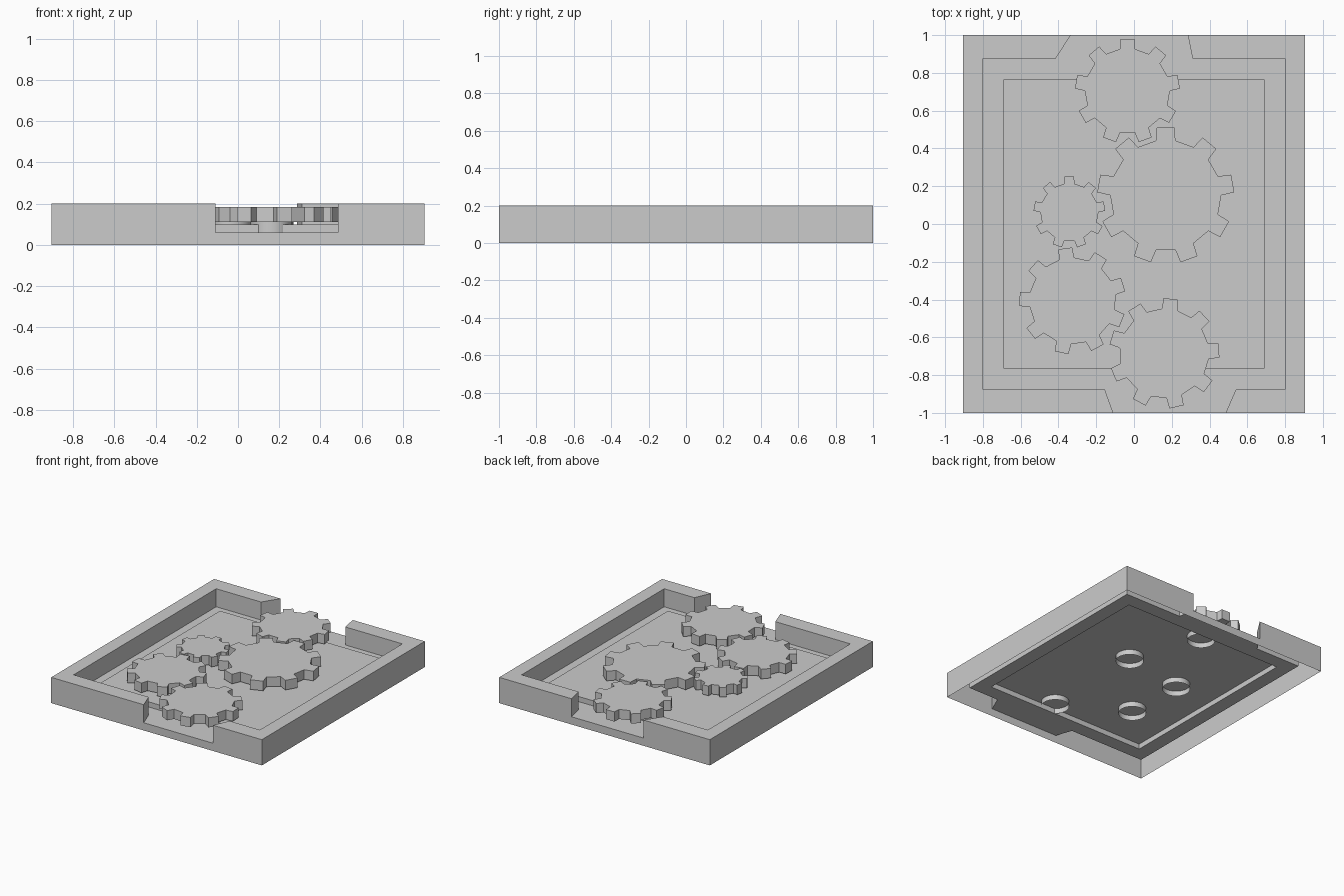
import bpy
import bmesh
from math import radians, cos, sin

cube = bpy.data.objects.get("Cube")
if cube:
    bpy.data.objects.remove(cube)

W, D = 0.905, 1.0            # outer half sizes
IW, ID = 0.80, 0.875         # inside of the rim
PW, PD = 0.69, 0.765         # raised platform
TOP, FLOOR, PLATE = 0.2, 0.06, 0.1
GEAR_LOW, GEAR_HIGH = 0.11, 0.185

grey = bpy.data.materials.new("plain grey")
grey.use_nodes = True
grey.diffuse_color = (0.6, 0.6, 0.6, 1)
grey.node_tree.nodes["Principled BSDF"].inputs["Base Color"].default_value = (0.6, 0.6, 0.6, 1)


def make(name, build):
    bm = bmesh.new()
    build(bm)
    bmesh.ops.remove_doubles(bm, verts=bm.verts, dist=0.0001)
    mesh = bpy.data.meshes.new(name)
    bm.to_mesh(mesh)
    bm.free()
    mesh.materials.append(grey)
    obj = bpy.data.objects.new(name, mesh)
    bpy.context.collection.objects.link(obj)
    return obj


def face(bm, points):
    return bm.faces.new([bm.verts.new(p) for p in points])


def cap(bm, outline, z):
    face(bm, [(x, y, z) for x, y in outline])


def wall(bm, a, b, low, high):
    face(bm, [(*a, low), (*b, low), (*b, high), (*a, high)])


def skirt(bm, outline, low, high):
    for a, b in zip(outline, outline[1:] + outline[:1]):
        wall(bm, a, b, low(a, b), high)


def rectangle(w, d):
    return [(-w, -d), (w, -d), (w, d), (-w, d)]


# Rim: two hollow halves, open underneath, leaving a gap at front and back
def rim(side, back_out, back_in, front_out, front_in):
    outline = [(back_out, D), (side * W, D), (side * W, -D), (front_out, -D),
               (front_in, -ID), (side * IW, -ID), (side * IW, ID), (back_in, ID)]
    if side > 0:
        outline.reverse()

    def low(a, b):
        outer = (abs(a[0]) == W and abs(b[0]) == W) or (abs(a[1]) == D and abs(b[1]) == D)
        return 0 if outer else FLOOR

    def build(bm):
        cap(bm, outline, TOP)
        skirt(bm, outline, low, TOP)
    return build


make("rim_left", rim(1, 0.285, 0.31, 0.485, 0.54))
make("rim_right", rim(-1, -0.335, -0.415, -0.11, -0.155))


# Floor: lower ledge with raised platform, running out through both gaps
def floor(bm):
    outer, inner = rectangle(IW, ID), rectangle(PW, PD)
    for i in range(4):
        j = (i + 1) % 4
        cap(bm, [outer[i], outer[j], inner[j], inner[i]], FLOOR)
    skirt(bm, inner, lambda a, b: FLOOR, PLATE)
    cap(bm, inner, PLATE)
    front = [(-0.11, -D), (0.485, -D), (0.54, -ID), (-0.155, -ID)]
    back = [(0.285, D), (-0.335, D), (-0.415, ID), (0.31, ID)]
    for ledge in (front, back):
        cap(bm, ledge, FLOOR)
        wall(bm, ledge[0], ledge[1], 0, FLOOR)


make("floor", floor)


def polar(x, y, r, degrees):
    return (x + r * cos(radians(degrees)), y + r * sin(radians(degrees)))


# Gears: nine teeth each, on a short open tube
def add_gear(name, x, y, r, phase):
    outline = []
    for i in range(9):
        mid = phase + i * 40
        for offset, scale in ((-10, 0.81), (-7.5, 1), (7.5, 1), (10, 0.81)):
            outline.append(polar(x, y, r * scale, mid + offset))

    def gear(bm):
        cap(bm, outline, GEAR_HIGH)
        cap(bm, outline[::-1], GEAR_LOW)
        skirt(bm, outline, lambda a, b: GEAR_LOW, GEAR_HIGH)

    def tube(bm):
        ring = [polar(x, y, 0.1, i * 11.25) for i in range(32)]
        skirt(bm, ring, lambda a, b: FLOOR, GEAR_LOW)

    make(name + "_gear", gear)
    axle = make(name + "_axle", tube)
    for poly in axle.data.polygons:
        poly.use_smooth = True


add_gear("back", -0.035, 0.705, 0.278, 90)
add_gear("large", 0.168, 0.152, 0.363, 90)
add_gear("small", -0.342, 0.062, 0.19, 90)
add_gear("side", -0.325, -0.407, 0.283, 178)
add_gear("front", 0.16, -0.685, 0.293, 83)
